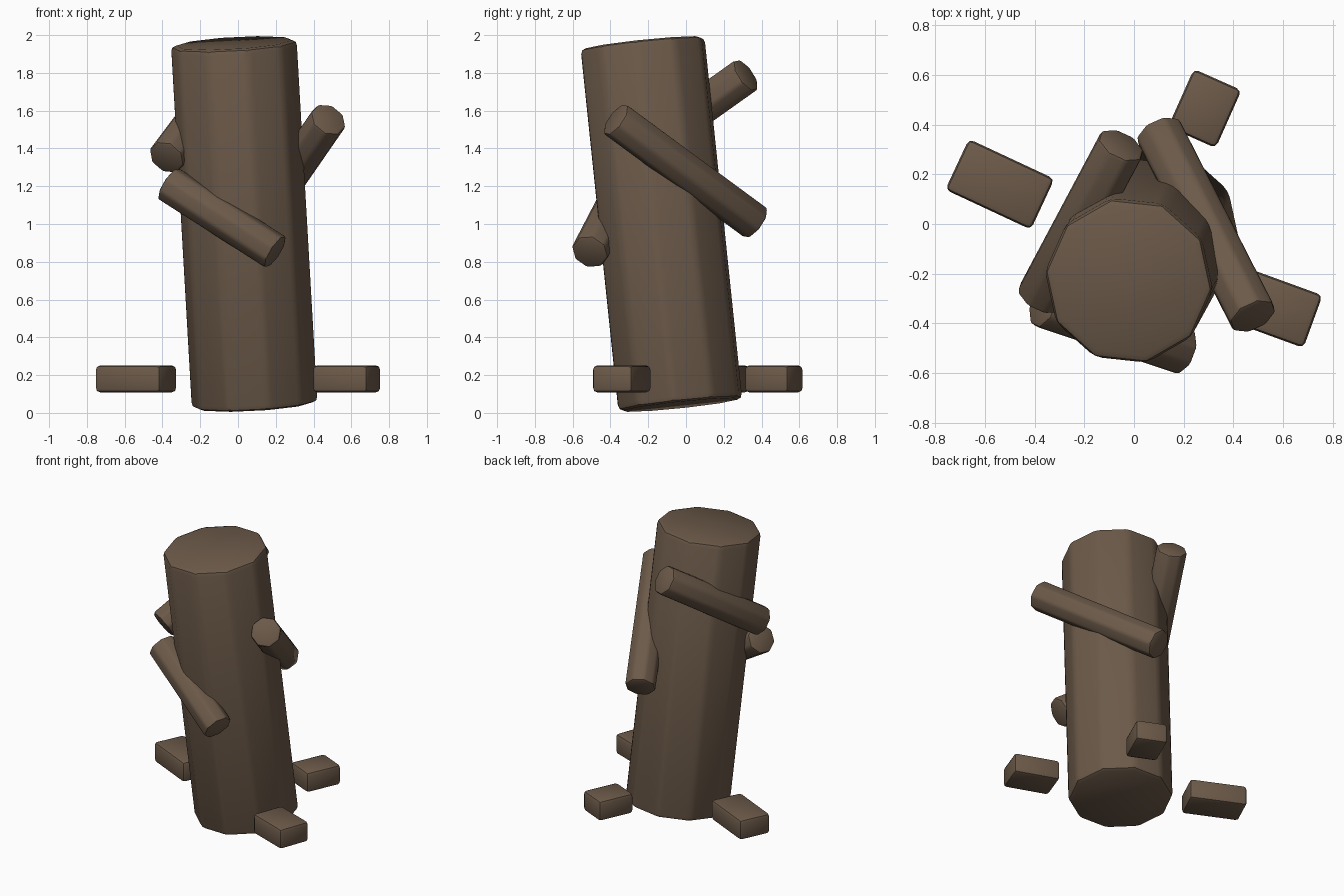
import bpy
import bmesh
from math import radians
from mathutils import Vector, Matrix

cube = bpy.data.objects.get("Cube")
if cube:
    bpy.data.objects.remove(cube, do_unlink=True)

# One bark brown for everything
bark = bpy.data.materials.new("bark_brown")
bark.use_nodes = True
brown = (0.15, 0.102, 0.067, 1)
bark.diffuse_color = brown
bsdf = bark.node_tree.nodes["Principled BSDF"]
bsdf.inputs["Base Color"].default_value = brown
bsdf.inputs["Roughness"].default_value = 0.9


def finish(name, bm, bevel):
    """Round every edge, then turn the bmesh into a softly shaded object."""
    bmesh.ops.bevel(bm, geom=bm.edges[:], offset=bevel, segments=2,
                    profile=0.5, affect='EDGES', clamp_overlap=True)
    bmesh.ops.recalc_face_normals(bm, faces=bm.faces[:])
    mesh = bpy.data.meshes.new(name)
    bm.to_mesh(mesh)
    bm.free()
    mesh.materials.append(bark)
    obj = bpy.data.objects.new(name, mesh)
    bpy.context.collection.objects.link(obj)
    bpy.ops.object.select_all(action='DESELECT')
    obj.select_set(True)
    bpy.context.view_layer.objects.active = obj
    bpy.ops.object.shade_smooth_by_angle(angle=radians(30))


def log(name, start, end, radius, sides, bevel, turn=0):
    """Straight faceted log between two points."""
    start, end = Vector(start), Vector(end)
    axis = end - start
    tilt = Vector((0, 0, 1)).rotation_difference(axis).to_matrix().to_4x4()
    place = Matrix.Translation((start + end) / 2) @ tilt
    bm = bmesh.new()
    bmesh.ops.create_cone(bm, cap_ends=True, segments=sides, radius1=radius,
                          radius2=radius, depth=axis.length,
                          matrix=place @ Matrix.Rotation(radians(turn), 4, 'Z'))
    finish(name, bm, bevel)


def chip(name, x, y, length, width, angle):
    """Small rounded block lying level beside the trunk."""
    bm = bmesh.new()
    place = (Matrix.Translation((x, y, 0.18))
             @ Matrix.Rotation(radians(angle), 4, 'Z')
             @ Matrix.Diagonal((length, width, 0.142, 1)))
    bmesh.ops.create_cube(bm, size=1, matrix=place)
    finish(name, bm, 0.022)


# Leaning trunk
log("trunk", (0.088, -0.03, 0.042), (-0.022, -0.23, 1.958), 0.34, 10, 0.03, 12)

# Branches resting against the trunk
log("front_branch", (0.2, -0.51, 0.85), (-0.37, -0.32, 1.215), 0.102, 8, 0.015)
log("right_branch", (-0.38, -0.3, 1.35), (-0.05, 0.32, 1.79), 0.102, 8, 0.015)
log("left_branch", (0.1, 0.37, 1.005), (0.48, -0.375, 1.555), 0.102, 8, 0.015)

# Chips scattered around the base
chip("right_chip", -0.54, 0.16, 0.38, 0.225, -25)
chip("back_chip", 0.285, 0.465, 0.21, 0.255, -24)
chip("left_chip", 0.575, -0.34, 0.31, 0.225, -20)
